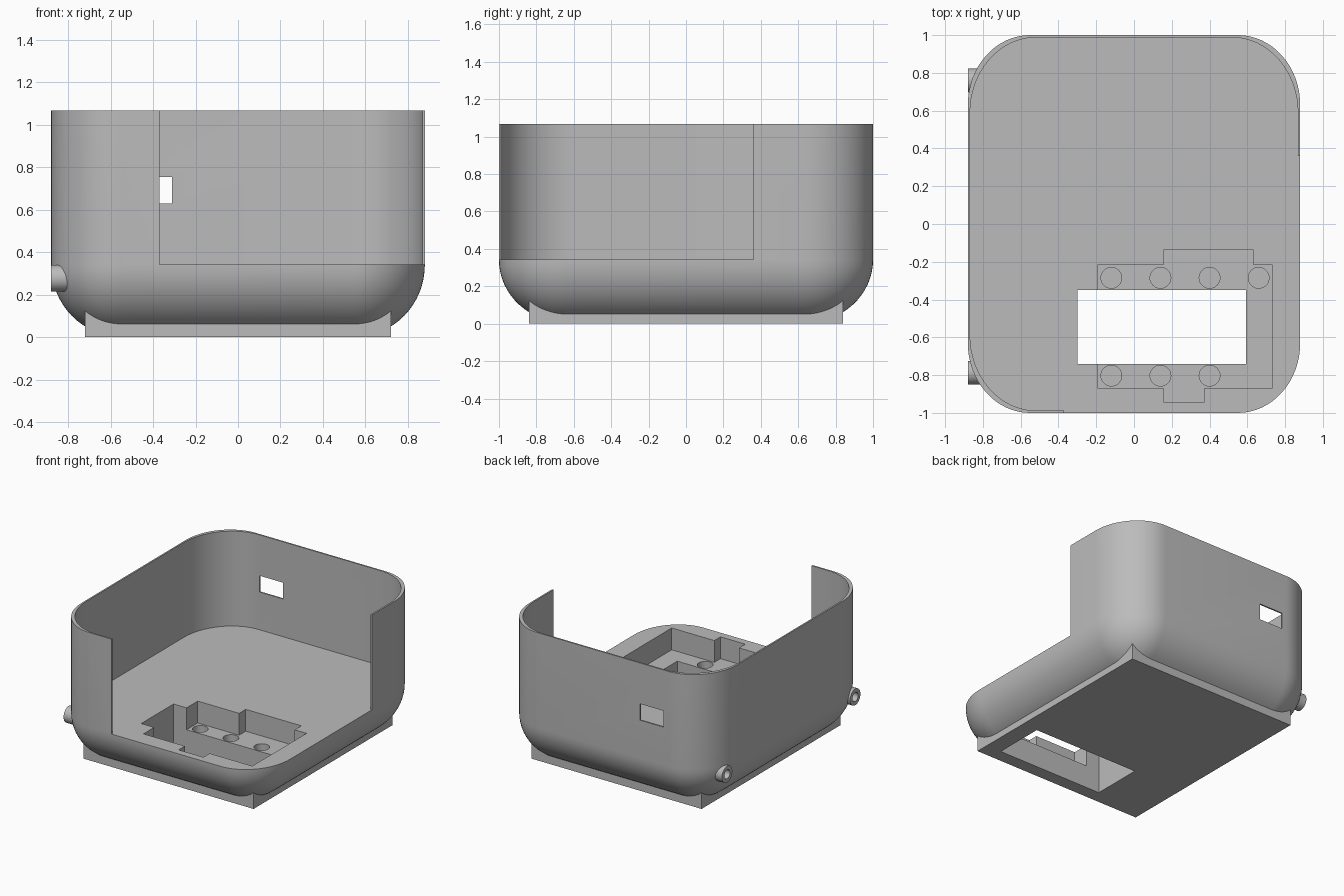
import bpy
import bmesh
from math import sin, cos, pi

cube = bpy.data.objects.get("Cube")
if cube:
    bpy.data.objects.remove(cube, do_unlink=True)

# Plain grey plastic
grey = bpy.data.materials.new("grey_plastic")
grey.use_nodes = True
color = (0.5, 0.5, 0.5, 1)
grey.diffuse_color = color
grey.node_tree.nodes["Principled BSDF"].inputs["Base Color"].default_value = color

FLOOR, TOP = 0.342, 1.067
SEG = 16


def finish(name, bm):
    bmesh.ops.recalc_face_normals(bm, faces=bm.faces)
    mesh = bpy.data.meshes.new(name)
    bm.to_mesh(mesh)
    bm.free()
    obj = bpy.data.objects.new(name, mesh)
    bpy.context.collection.objects.link(obj)
    mesh.materials.append(grey)
    return obj


def outline(hx, hy, rx, ry, shrink=1.0):
    """Rounded rectangle; shrink pulls the corner arcs toward their centres."""
    pts = []
    for q, (sx, sy) in enumerate([(1, 1), (-1, 1), (-1, -1), (1, -1)]):
        for i in range(SEG + 1):
            a = (q + i / SEG) * pi / 2
            pts.append((sx * (hx - rx) + rx * shrink * cos(a),
                        sy * (hy - ry) + ry * shrink * sin(a)))
    return pts


def loft(name, rings):
    """Skin a stack of (outline, z) rings and cap both ends."""
    bm = bmesh.new()
    loops = [[bm.verts.new((x, y, z)) for x, y in pts] for pts, z in rings]
    for low, high in zip(loops, loops[1:]):
        n = len(low)
        for i in range(n):
            j = (i + 1) % n
            bm.faces.new((low[i], low[j], high[j], high[i]))
    bm.faces.new(loops[0])
    bm.faces.new(loops[-1])
    bmesh.ops.remove_doubles(bm, verts=bm.verts, dist=1e-5)
    return finish(name, bm)


def box(name, x0, x1, y0, y1, z0, z1):
    return loft(name, [([(x0, y0), (x1, y0), (x1, y1), (x0, y1)], z) for z in (z0, z1)])


def cylinder(name, r, start, end, axis="Z"):
    mid = [(a + b) / 2 for a, b in zip(start, end)]
    length = sum(abs(a - b) for a, b in zip(start, end))
    bm = bmesh.new()
    bmesh.ops.create_cone(bm, cap_ends=True, segments=32, radius1=r, radius2=r, depth=length)
    if axis == "X":
        for v in bm.verts:
            v.co = (v.co.z, v.co.y, -v.co.x)
    bmesh.ops.translate(bm, verts=bm.verts, vec=mid)
    return finish(name, bm)


def combine(target, tool, operation="DIFFERENCE"):
    mod = target.modifiers.new("shape", "BOOLEAN")
    mod.operation, mod.solver, mod.object = operation, "EXACT", tool
    bpy.context.view_layer.objects.active = target
    bpy.ops.object.modifier_apply(modifier=mod.name)
    bpy.data.objects.remove(tool, do_unlink=True)


# Outer body: rounded bowl below, straight wall above
rings = []
for i in range(SEG + 1):
    a = pi / 2 * (1 - i / SEG)
    rings.append((outline(0.88, 1.0, 0.33, 0.37, cos(a)), 0.34 - 0.338 * sin(a)))
rings.append((outline(0.88, 1.0, 0.33, 0.37), TOP))
body = loft("case_body", rings)

# Square foot under the bowl
combine(body, box("foot", -0.72, 0.72, -0.84, 0.84, 0, 0.2), "UNION")

# Side pegs
PEGS = (0.76, -0.787)
for y in PEGS:
    combine(body, cylinder("peg", 0.0625, (-0.88, y, 0.277), (-0.7, y, 0.277), "X"), "UNION")

# Interior above the floor, and the open front corner
inner = outline(0.868, 0.988, 0.35, 0.40)
combine(body, loft("interior", [(inner, FLOOR), (inner, 1.2)]))
combine(body, box("open_corner", -0.37, 1.2, -1.2, 0.36, FLOOR, 1.2))

# Stepped pocket in the floor
pocket = [(-0.19, -0.87), (0.16, -0.87), (0.16, -0.945), (0.37, -0.945), (0.37, -0.87),
          (0.73, -0.87), (0.73, -0.215), (0.63, -0.215), (0.63, -0.135), (0.16, -0.135),
          (0.16, -0.215), (-0.19, -0.215)]
combine(body, loft("pocket", [(pocket, 0.175), (pocket, 0.5)]))

# Rectangular opening through the bottom
combine(body, box("bottom_opening", -0.3, 0.592, -0.74, -0.35, -0.1, 0.5))

# Round recesses along the pocket
spots = [(-0.12 + 0.26 * i, -0.285) for i in range(4)] + [(-0.12 + 0.26 * i, -0.803) for i in range(3)]
for x, y in spots:
    combine(body, cylinder("recess", 0.055, (x, y, 0.12), (x, y, 0.25)))

# Port window in the back wall
combine(body, box("port", -0.51, -0.31, 0.9, 1.1, 0.63, 0.755))

# Bores in the side pegs
for y in PEGS:
    combine(body, cylinder("bore", 0.034, (-0.95, y, 0.277), (-0.78, y, 0.277), "X"))

bpy.ops.object.select_all(action="DESELECT")
body.select_set(True)
bpy.context.view_layer.objects.active = body
bpy.ops.object.shade_smooth_by_angle(angle=0.5)
